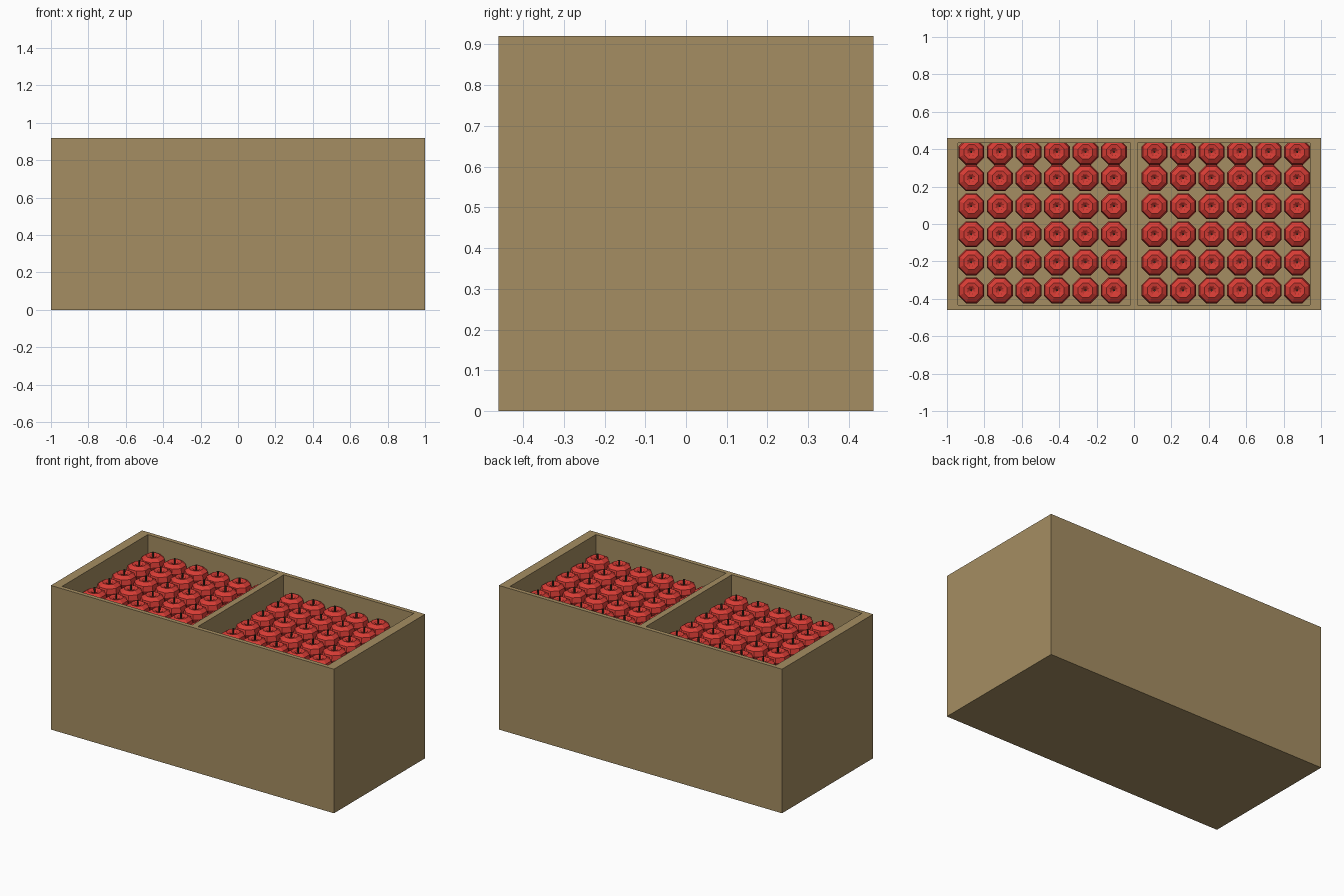
import bpy, bmesh, math

if "Cube" in bpy.data.objects:
    bpy.data.objects.remove(bpy.data.objects["Cube"])


def material(name, rgb):
    m = bpy.data.materials.new(name)
    m.diffuse_color = (*rgb, 1)
    m.use_nodes = True
    m.node_tree.nodes["Principled BSDF"].inputs["Base Color"].default_value = m.diffuse_color
    return m


wood = material("tan wood", (0.376, 0.27, 0.122))
red = material("apple red", (0.68, 0.045, 0.035))
brown = material("stem brown", (0.05, 0.035, 0.02))


def finish(bm, name, mats):
    bmesh.ops.recalc_face_normals(bm, faces=bm.faces)
    me = bpy.data.meshes.new(name)
    bm.to_mesh(me)
    bm.free()
    for m in mats:
        me.materials.append(m)
    ob = bpy.data.objects.new(name, me)
    bpy.context.collection.objects.link(ob)
    return ob


def box(name, x0, x1, y0, y1, z0, z1):
    bm = bmesh.new()
    bmesh.ops.create_cube(bm, size=1)
    for v in bm.verts:
        v.co = (x1 if v.co.x > 0 else x0, y1 if v.co.y > 0 else y0, z1 if v.co.z > 0 else z0)
    return finish(bm, name, [wood])


# crate: raised bed, four walls and a divider
W, D, H = 1.0, 0.46, 0.92
XI, YI, BED = 0.94, 0.433, 0.71
box("crate_bed", -XI, XI, -YI, YI, 0, BED)
for s, side in ((-1, "left"), (1, "right")):
    box(side + "_wall", *sorted((s * XI, s * W)), -D, D, 0, H)
for s, side in ((-1, "front"), (1, "back")):
    box(side + "_wall", -XI, XI, *sorted((s * YI, s * D)), 0, H)
box("divider", -0.02, 0.02, -YI, YI, BED, H)


def lathe(bm, profile, sides, mat):
    # closed surface of revolution; end points lie on the axis
    rings = []
    for r, z in profile:
        n = sides if r > 0 else 1
        rings.append([bm.verts.new((r * math.cos(2 * math.pi * (i + .5) / sides),
                                    r * math.sin(2 * math.pi * (i + .5) / sides), z))
                      for i in range(n)])
    for a, b in zip(rings, rings[1:]):
        for i in range(sides):
            j = (i + 1) % sides
            vs = [a[i % len(a)], a[j % len(a)], b[j % len(b)], b[i % len(b)]]
            f = bm.faces.new(list(dict.fromkeys(vs)))
            f.material_index = mat


# one low-poly apple with dimple and stem
bm = bmesh.new()
lathe(bm, [(0, -.05), (.03, -.062), (.058, -.035), (.075, .005), (.068, .034),
           (.042, .051), (.022, .047), (0, .028)], 8, 0)
lathe(bm, [(0, .025), (.005, .025), (.006, .072), (0, .072)], 5, 1)
first = finish(bm, "apple", [red, brown])

# 6 x 6 apples in each compartment
for c, x0 in enumerate((-0.87, 0.11)):
    for i in range(6):
        for j in range(6):
            ob = first if c == i == j == 0 else first.copy()
            if ob is not first:
                bpy.context.collection.objects.link(ob)
            y = min(-0.355 + 0.15 * j, 0.385)
            ob.location = (x0 + 0.1525 * i, y, 0.773)
